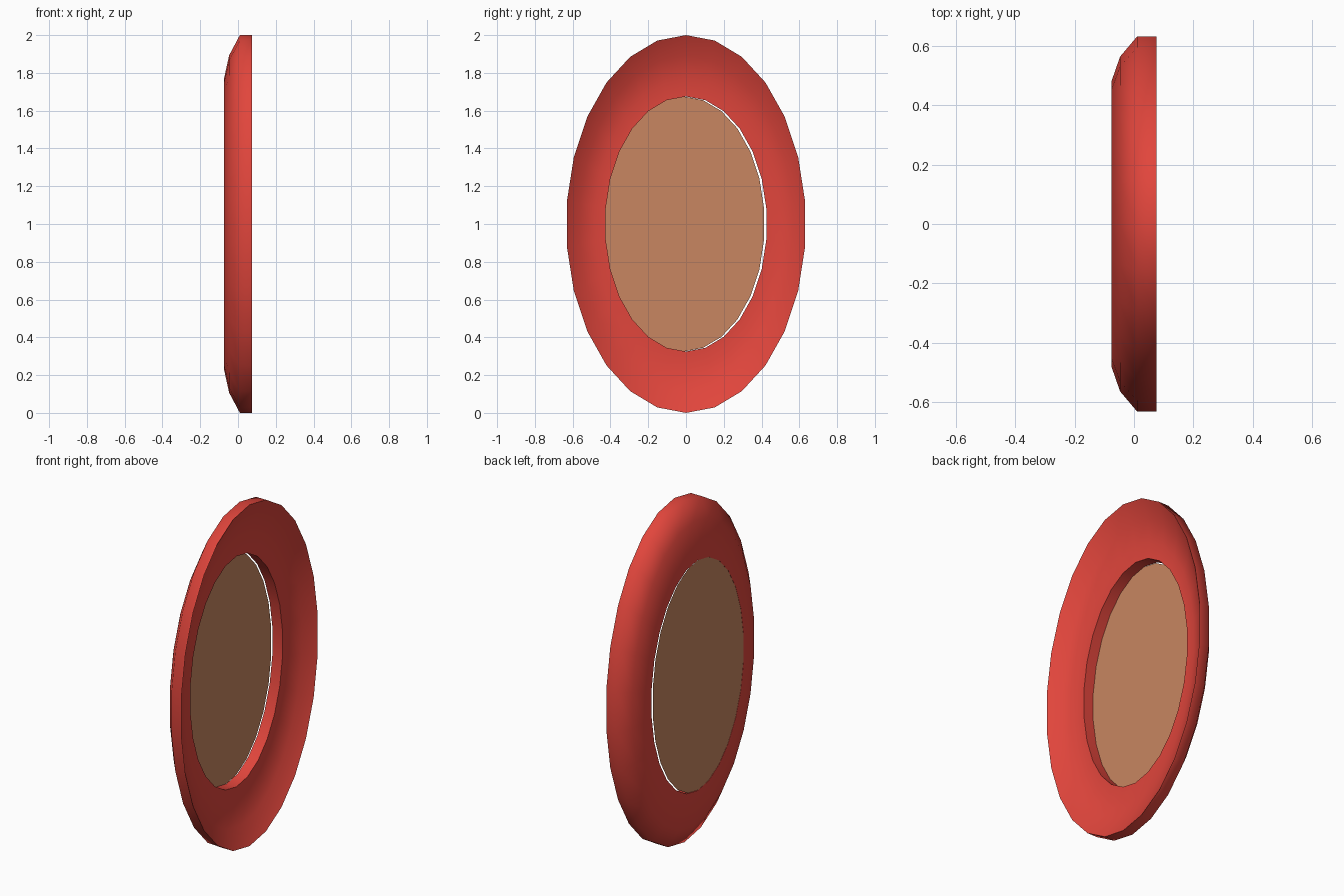
import bpy, bmesh, math

if "Cube" in bpy.data.objects:
    bpy.data.objects.remove(bpy.data.objects["Cube"])

SIDES = 26
HALF_W, HALF_H, CENTER_Z = 0.635, 1.0, 1.0


def ellipse(bm, x, k, dy=0.0):
    """Ring of vertices in the YZ plane, scaled by k from the outer outline."""
    ring = []
    for i in range(SIDES):
        a = 2 * math.pi * i / SIDES
        ring.append(bm.verts.new((x, dy + k * HALF_W * math.sin(a),
                                  CENTER_Z + k * HALF_H * math.cos(a))))
    return ring


def finish(bm, name, color):
    me = bpy.data.meshes.new(name)
    bm.to_mesh(me)
    bm.free()
    ob = bpy.data.objects.new(name, me)
    bpy.context.collection.objects.link(ob)
    mat = bpy.data.materials.new(name + "_colour")
    mat.diffuse_color = color
    mat.use_nodes = True
    mat.node_tree.nodes["Principled BSDF"].inputs["Base Color"].default_value = mat.diffuse_color
    me.materials.append(mat)
    return ob


# Oval frame: domed front, dished back, same curve shifted by the thickness
dome = [(1.0, 0.01), (0.893, -0.047), (0.765, -0.075), (0.675, -0.075)]
thick = 0.065
profile = dome + [(k, x + thick) for k, x in reversed(dome)]
bm = bmesh.new()
rings = [ellipse(bm, x, k) for k, x in profile]
for r, a in enumerate(rings):
    b = rings[(r + 1) % len(rings)]
    for i in range(SIDES):
        j = (i + 1) % SIDES
        bm.faces.new((a[i], a[j], b[j], b[i]))
bmesh.ops.recalc_face_normals(bm, faces=bm.faces)
frame = finish(bm, "oval_frame", (0.75, 0.06, 0.045, 1))
bpy.context.view_layer.objects.active = frame
frame.select_set(True)
bpy.ops.object.shade_smooth_by_angle(angle=math.radians(65))

# Thin centre panel, set slightly to one side
bm = bmesh.new()
bm.faces.new(reversed(ellipse(bm, -0.074, 0.675, -0.012)))
finish(bm, "centre_panel", (0.58, 0.24, 0.12, 1))
